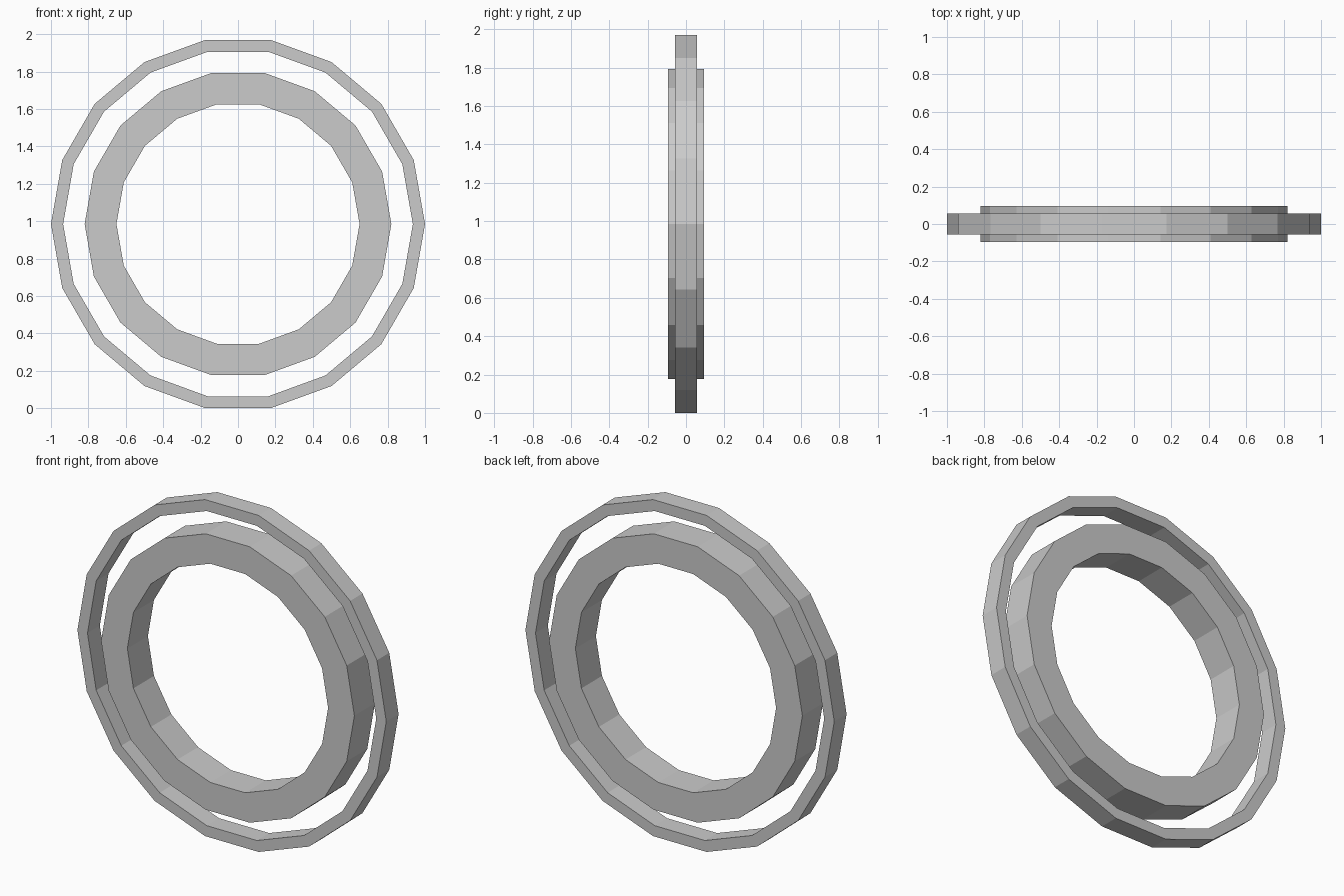
import bpy
import bmesh
from math import cos, sin, tau

SIDES = 18
CENTRE_Z = cos(tau / 36)

cube = bpy.data.objects.get("Cube")
if cube:
    bpy.data.objects.remove(cube, do_unlink=True)

grey = bpy.data.materials.new("light grey")
grey.use_nodes = True
grey.diffuse_color = (0.6, 0.6, 0.6, 1)
grey.node_tree.nodes["Principled BSDF"].inputs["Base Color"].default_value = (0.6, 0.6, 0.6, 1)


def ring(name, outer, inner, half_depth):
    """Flat-sided ring around the y axis with a rectangular section."""
    bm = bmesh.new()
    section = [(outer, -half_depth), (outer, half_depth),
               (inner, half_depth), (inner, -half_depth)]
    loops = []
    for i in range(SIDES):
        a = tau * i / SIDES
        loops.append([bm.verts.new((r * cos(a), y, r * sin(a))) for r, y in section])
    for i, here in enumerate(loops):
        there = loops[(i + 1) % SIDES]
        for j in range(4):
            k = (j + 1) % 4
            bm.faces.new((here[j], here[k], there[k], there[j]))
    bmesh.ops.recalc_face_normals(bm, faces=bm.faces)
    mesh = bpy.data.meshes.new(name)
    bm.to_mesh(mesh)
    bm.free()
    mesh.materials.append(grey)
    obj = bpy.data.objects.new(name, mesh)
    obj.location.z = CENTRE_Z
    bpy.context.collection.objects.link(obj)
    return obj


# Thin outer hoop and the thicker, deeper band inside it
ring("outer_ring", 1.0, 0.935, 0.057)
ring("inner_ring", 0.82, 0.65, 0.095)
